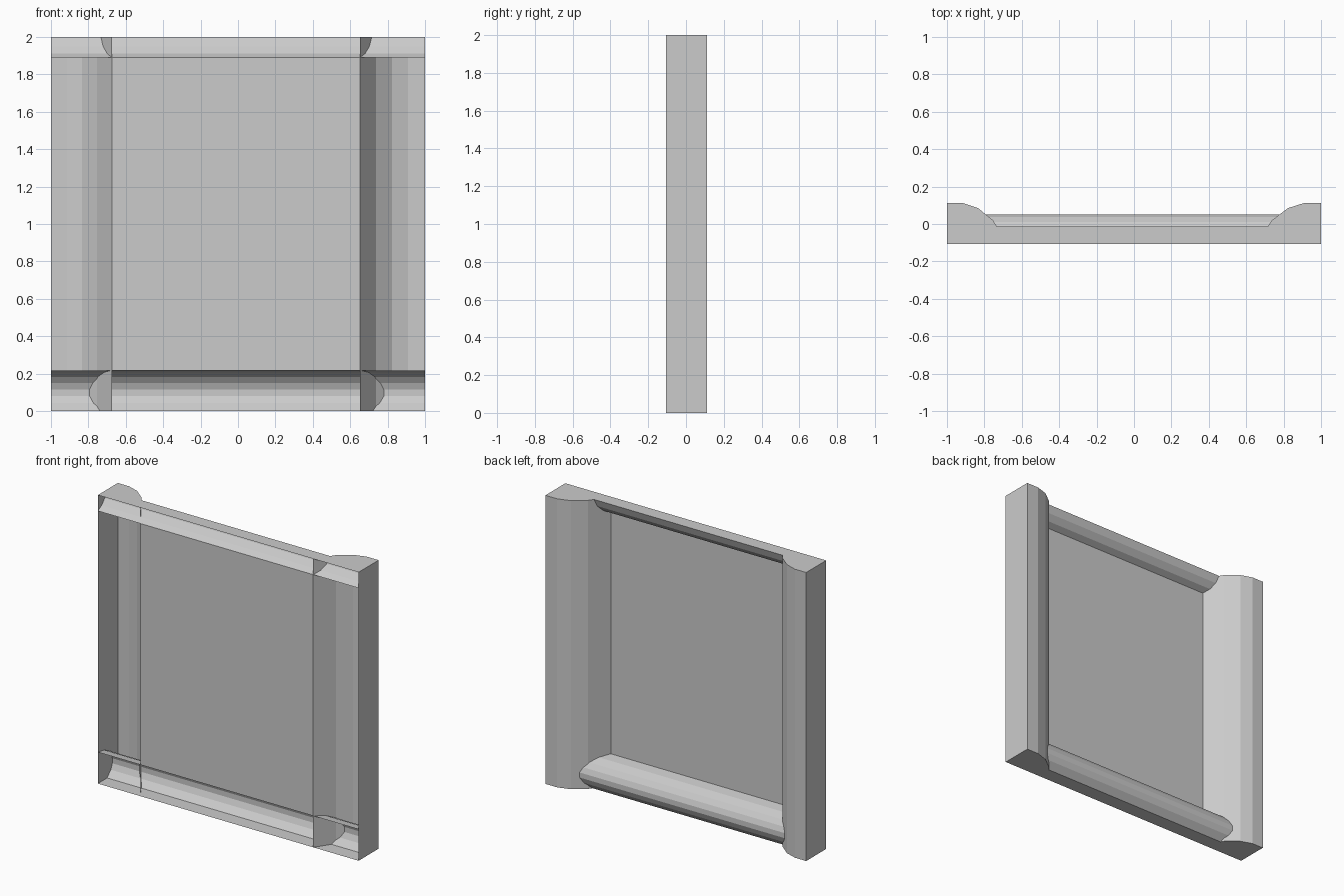
import bpy
import bmesh
from mathutils import Vector

if "Cube" in bpy.data.objects:
    bpy.data.objects.remove(bpy.data.objects["Cube"])

FRONT = -0.107   # plane of the recessed panel and of the open front

grey = bpy.data.materials.new("plain_grey")
grey.diffuse_color = (0.6, 0.6, 0.6, 1)
grey.use_nodes = True
grey.node_tree.nodes["Principled BSDF"].inputs["Base Color"].default_value = grey.diffuse_color


def finish(name, bm, inside=None):
    """Point the faces away from the inside and make the object."""
    bm.normal_update()
    if inside is not None:
        for f in bm.faces:
            if f.normal.dot(f.calc_center_median() - Vector(inside)) < 0:
                f.normal_flip()
    mesh = bpy.data.meshes.new(name)
    bm.to_mesh(mesh)
    bm.free()
    mesh.materials.append(grey)
    obj = bpy.data.objects.new(name, mesh)
    bpy.context.collection.objects.link(obj)


def sweep(name, profile, place, start, end, inside, caps=False):
    """Sweep an open profile in a straight line, leaving its front open."""
    bm = bmesh.new()
    a, b = ([bm.verts.new(place(p, q, t)) for p, q in profile]
            for t in (start, end))
    for i in range(len(profile) - 1):
        bm.faces.new((a[i], a[i + 1], b[i + 1], b[i]))
    if caps:
        bm.faces.new(a)
        bm.faces.new(b)
    finish(name, bm, inside)


# Side mouldings: rounded inner edge, flat back, outer wall, end caps (x, y)
def side_profile(sign, inner, step):
    heights = (FRONT, 0.02, 0.085, 0.112)
    pts = [(sign * (inner + step * i), y) for i, y in enumerate(heights)]
    return pts + [(sign, 0.112), (sign, FRONT)]


def upright(x, y, z):
    return (x, y, z)


def across(y, z, x):
    return (x, y, z)


sweep("left_moulding", side_profile(-1, 0.674, 0.08), upright, 0, 2,
      (-0.9, FRONT, 1), caps=True)
sweep("right_moulding", side_profile(1, 0.652, 0.0857), upright, 0, 2,
      (0.9, FRONT, 1), caps=True)

# Top moulding: quarter round with a flat top (y, z)
sweep("top_moulding",
      [(FRONT, 1.89), (-0.065, 1.912), (-0.032, 1.95), (-0.013, 2), (FRONT, 2)],
      across, -1, 1, (0, FRONT, 1.97))

# Bottom moulding: bulging round with a flat underside (y, z)
sweep("bottom_moulding",
      [(FRONT, 0.218), (-0.04, 0.207), (0.012, 0.183), (0.038, 0.15),
       (0.052, 0.115), (0.052, 0.08), (0.035, 0.042), (-0.005, 0), (FRONT, 0)],
      across, -1, 1, (0, FRONT, 0.1))

# Flat panel between the mouldings
bm = bmesh.new()
corners = ((-0.674, 0.218), (-0.674, 1.89), (0.652, 1.89), (0.652, 0.218))
bm.faces.new([bm.verts.new((x, FRONT, z)) for x, z in corners])
finish("centre_panel", bm, (0, FRONT - 1, 1))
